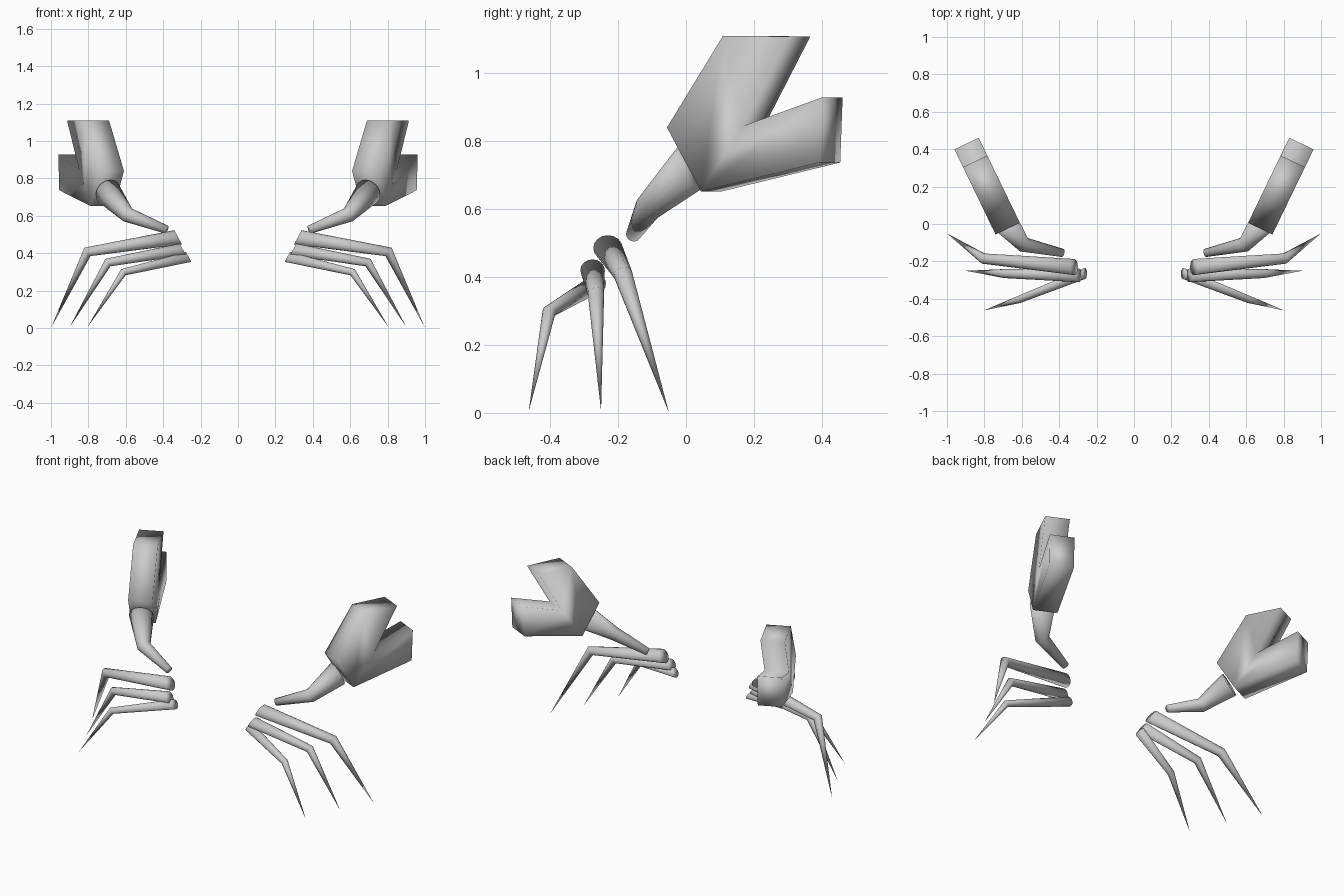
import bpy, bmesh, math
from mathutils import Vector

if "Cube" in bpy.data.objects:
    bpy.data.objects.remove(bpy.data.objects["Cube"])

SIDES = 16


def finish(name, bm):
    """Turn a bmesh into a smooth object mirrored to the other side."""
    bmesh.ops.recalc_face_normals(bm, faces=bm.faces)
    mesh = bpy.data.meshes.new(name)
    bm.to_mesh(mesh)
    bm.free()
    for p in mesh.polygons:
        p.use_smooth = True
    ob = bpy.data.objects.new(name, mesh)
    bpy.context.collection.objects.link(ob)
    ob.modifiers.new("mirror", 'MIRROR').use_mirror_merge = False
    return ob


def limb(name, points, radii, start_normal=None, end_normal=None):
    """Jointed tapering tube; joints are mitred, radius 0 makes a point."""
    pts = [Vector(p) for p in points]
    dirs = [(b - a).normalized() for a, b in zip(pts, pts[1:])]
    normals = [dirs[0]] + [(a + b).normalized() for a, b in zip(dirs, dirs[1:])] + [dirs[-1]]
    if start_normal:
        normals[0] = Vector(start_normal).normalized()
    if end_normal:
        normals[-1] = Vector(end_normal).normalized()
    bm = bmesh.new()
    rings = []
    for p, n, r in zip(pts, normals, radii):
        if r == 0:
            rings.append([bm.verts.new(p)] * SIDES)
            continue
        ref = Vector((0, 1, 0))
        a = (ref - n * ref.dot(n)).normalized()
        b = n.cross(a)
        ang = [2 * math.pi * i / SIDES for i in range(SIDES)]
        rings.append([bm.verts.new(p + r * (a * math.cos(t) + b * math.sin(t))) for t in ang])
    for r0, r1 in zip(rings, rings[1:]):
        for i in range(SIDES):
            j = (i + 1) % SIDES
            quad = [r0[i], r0[j], r1[j], r1[i]]
            bm.faces.new(list(dict.fromkeys(quad)))
    bm.faces.new(rings[0])
    if radii[-1]:
        bm.faces.new(rings[-1])
    return finish(name, bm)


# Three pairs of walking legs: base, knee, pointed tip
BASE_TILT = (0.88, 0, -0.47)
limb("rear_leg", [(0.32, -0.23, 0.485), (0.805, -0.185, 0.407), (1.0, -0.05, 0)],
     [0.043, 0.028, 0], BASE_TILT)
limb("middle_leg", [(0.295, -0.275, 0.42), (0.695, -0.265, 0.35), (0.9, -0.25, 0.005)],
     [0.036, 0.024, 0], BASE_TILT)
limb("front_leg", [(0.264, -0.265, 0.38), (0.613, -0.403, 0.298), (0.805, -0.463, 0.005)],
     [0.03, 0.02, 0], BASE_TILT)

# Claw arm widening from the body to the palm
limb("claw_arm", [(0.38, -0.155, 0.525), (0.59, -0.11, 0.605), (0.695, 0.015, 0.725)],
     [0.022, 0.041, 0.073], None, (0.42, 0.8, 0.4))

# Two-fingered claw: a slab outlined in (y, z), turned outward
outline = [(-0.025, 0.84), (0.14, 1.11), (0.335, 1.108), (0.20, 0.845),
           (0.43, 0.928), (0.423, 0.737), (0.075, 0.652)]
bm = bmesh.new()
sides = []
for s in (-1, 1):
    sides.append([bm.verts.new((0.675 + 0.4835 * (y + 0.025) + s * 0.065, y - s * 0.031, z))
                  for y, z in outline])
for ring in sides:
    bm.faces.new(ring)
for i in range(len(outline)):
    j = (i + 1) % len(outline)
    bm.faces.new((sides[0][i], sides[0][j], sides[1][j], sides[1][i]))
finish("claw", bm)
